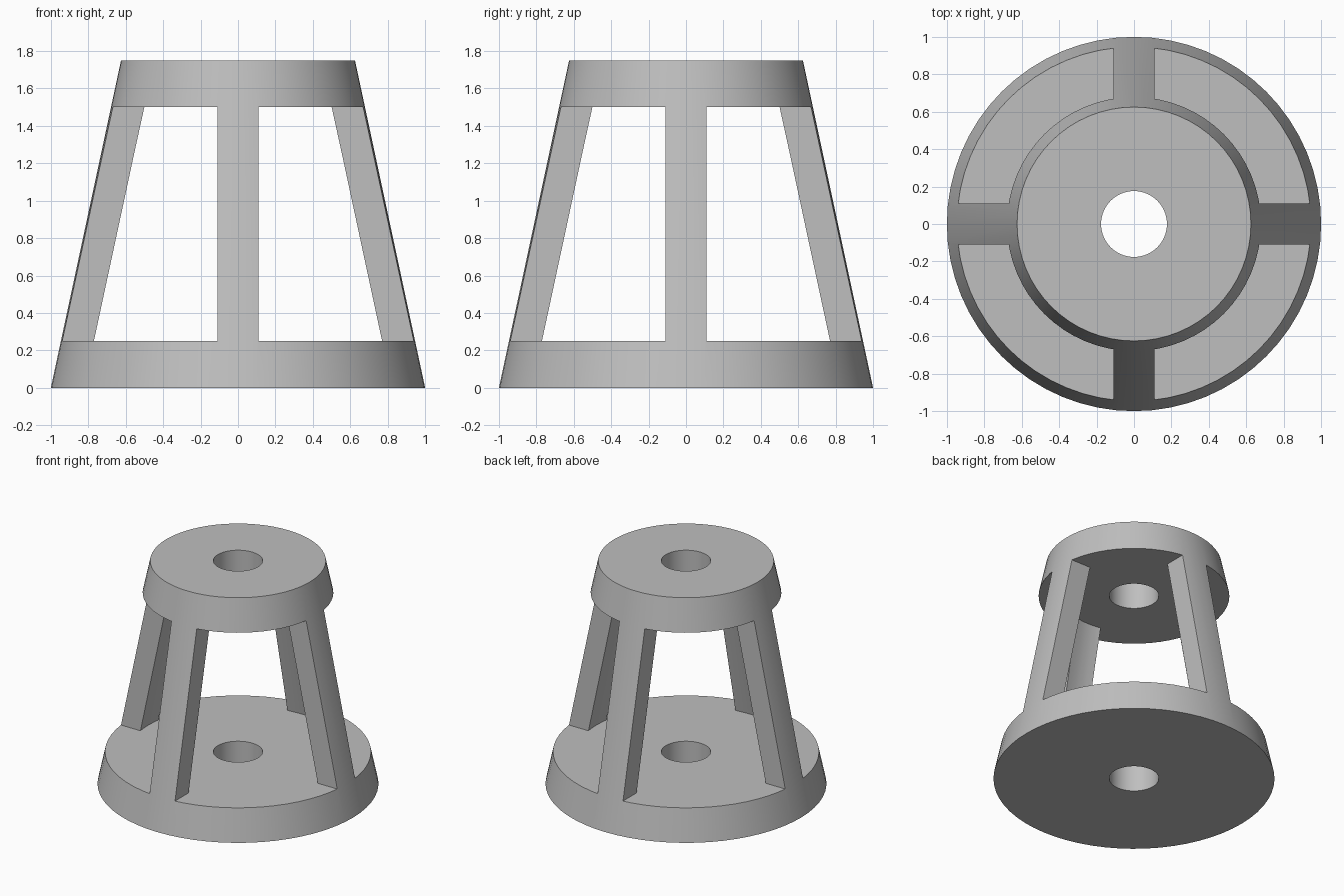
import bpy
import bmesh
from math import radians
from mathutils import Matrix, Vector

cube = bpy.data.objects.get("Cube")
if cube:
    bpy.data.objects.remove(cube, do_unlink=True)

SEGMENTS = 64
HEIGHT, FLOOR, CEILING = 1.75, 0.25, 1.5
BASE_R, TOP_R, BORE_R = 1.0, 0.625, 0.176
LEG_HALF = 0.11

grey = bpy.data.materials.new("plain_grey")
grey.use_nodes = True
colour = (0.52, 0.52, 0.52, 1)
grey.diffuse_color = colour
grey.node_tree.nodes["Principled BSDF"].inputs["Base Color"].default_value = colour


def make_object(name, bm):
    bmesh.ops.recalc_face_normals(bm, faces=bm.faces)
    mesh = bpy.data.meshes.new(name)
    bm.to_mesh(mesh)
    bm.free()
    mesh.materials.append(grey)
    obj = bpy.data.objects.new(name, mesh)
    bpy.context.collection.objects.link(obj)
    return obj


def revolve(name, profile):
    bm = bmesh.new()
    verts = [bm.verts.new((r, 0, z)) for r, z in profile]
    edges = [bm.edges.new((v, verts[i - 1])) for i, v in enumerate(verts)]
    bmesh.ops.spin(bm, geom=verts + edges, cent=(0, 0, 0), axis=(0, 0, 1),
                   angle=radians(360), steps=SEGMENTS, use_duplicate=False)
    bmesh.ops.remove_doubles(bm, verts=bm.verts, dist=1e-4)
    return make_object(name, bm)


# Tapered body: bored base and top discs joined by a conical wall
frame = revolve("tapered_frame", [
    (BORE_R, 0), (BASE_R, 0), (TOP_R, HEIGHT), (BORE_R, HEIGHT),
    (BORE_R, CEILING), (0.513, CEILING), (0.779, FLOOR), (BORE_R, FLOOR)])

# Four corner blocks cut the wall into legs
bm = bmesh.new()
size = Vector((1.2, 1.2, CEILING - FLOOR))
offset = LEG_HALF + size.x / 2
for sx in (-1, 1):
    for sy in (-1, 1):
        place = Matrix.Translation((sx * offset, sy * offset, (FLOOR + CEILING) / 2))
        bmesh.ops.create_cube(bm, size=1, matrix=place @ Matrix.Diagonal(size).to_4x4())
cutter = make_object("window_cutter", bm)
cutter.hide_render = True

cut = frame.modifiers.new("windows", "BOOLEAN")
cut.operation = "DIFFERENCE"
cut.solver = "EXACT"
cut.object = cutter

bpy.ops.object.select_all(action="DESELECT")
frame.select_set(True)
bpy.context.view_layer.objects.active = frame
bpy.ops.object.modifier_apply(modifier=cut.name)
bpy.data.objects.remove(cutter, do_unlink=True)
bpy.ops.object.shade_smooth_by_angle(angle=radians(30))
